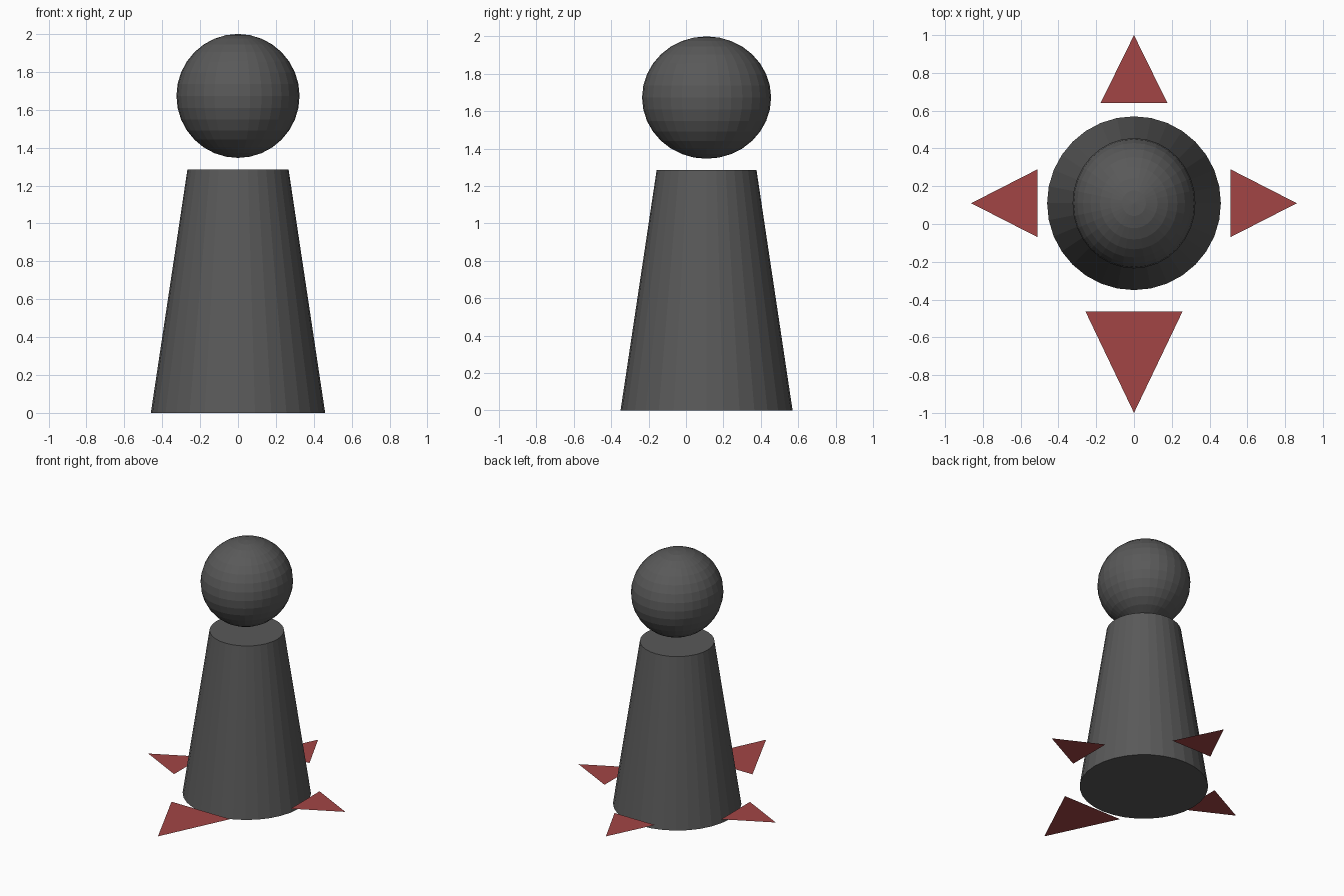
import bpy
from math import pi
from mathutils import Matrix

if "Cube" in bpy.data.objects:
    bpy.data.objects.remove(bpy.data.objects["Cube"])

CY = 0.11      # pawn axis sits slightly behind the origin
MARK_Z = 0.08  # height of the flat direction markers


def material(name, rgb):
    mat = bpy.data.materials.new(name)
    mat.diffuse_color = (*rgb, 1)
    mat.use_nodes = True
    mat.node_tree.nodes["Principled BSDF"].inputs["Base Color"].default_value = mat.diffuse_color
    return mat


dark = material("dark_grey", (0.1, 0.1, 0.1))
red = material("red", (0.36, 0.06, 0.06))


def finish(obj, name, mat):
    obj.name = obj.data.name = name
    obj.data.materials.append(mat)


# Tapered body
bpy.ops.mesh.primitive_cone_add(vertices=32, radius1=0.46, radius2=0.267,
                                depth=1.285, location=(0, CY, 1.285 / 2))
finish(bpy.context.object, "body", dark)

# Head, a little longer front to back
bpy.ops.mesh.primitive_uv_sphere_add(segments=32, ring_count=16, radius=1,
                                     location=(0, CY, 1.673))
head = bpy.context.object
head.scale = (0.325, 0.345, 0.327)
bpy.ops.object.transform_apply(location=False, rotation=False, scale=True)
finish(head, "head", dark)


# Flat triangular marker pointing away from the body axis
def marker(name, angle, base, tip, half_width):
    mesh = bpy.data.meshes.new(name)
    mesh.from_pydata([(-half_width, base, 0), (half_width, base, 0), (0, tip, 0)],
                     [], [(0, 1, 2)])
    mesh.transform(Matrix.Rotation(angle, 4, 'Z'))
    obj = bpy.data.objects.new(name, mesh)
    obj.location = (0, CY, MARK_Z)
    bpy.context.collection.objects.link(obj)
    finish(obj, name, red)


marker("front_marker", pi, 0.573, 1.11, 0.257)
marker("back_marker", 0, 0.53, 0.89, 0.177)
marker("left_marker", pi / 2, 0.51, 0.862, 0.18)
marker("right_marker", -pi / 2, 0.51, 0.862, 0.18)
